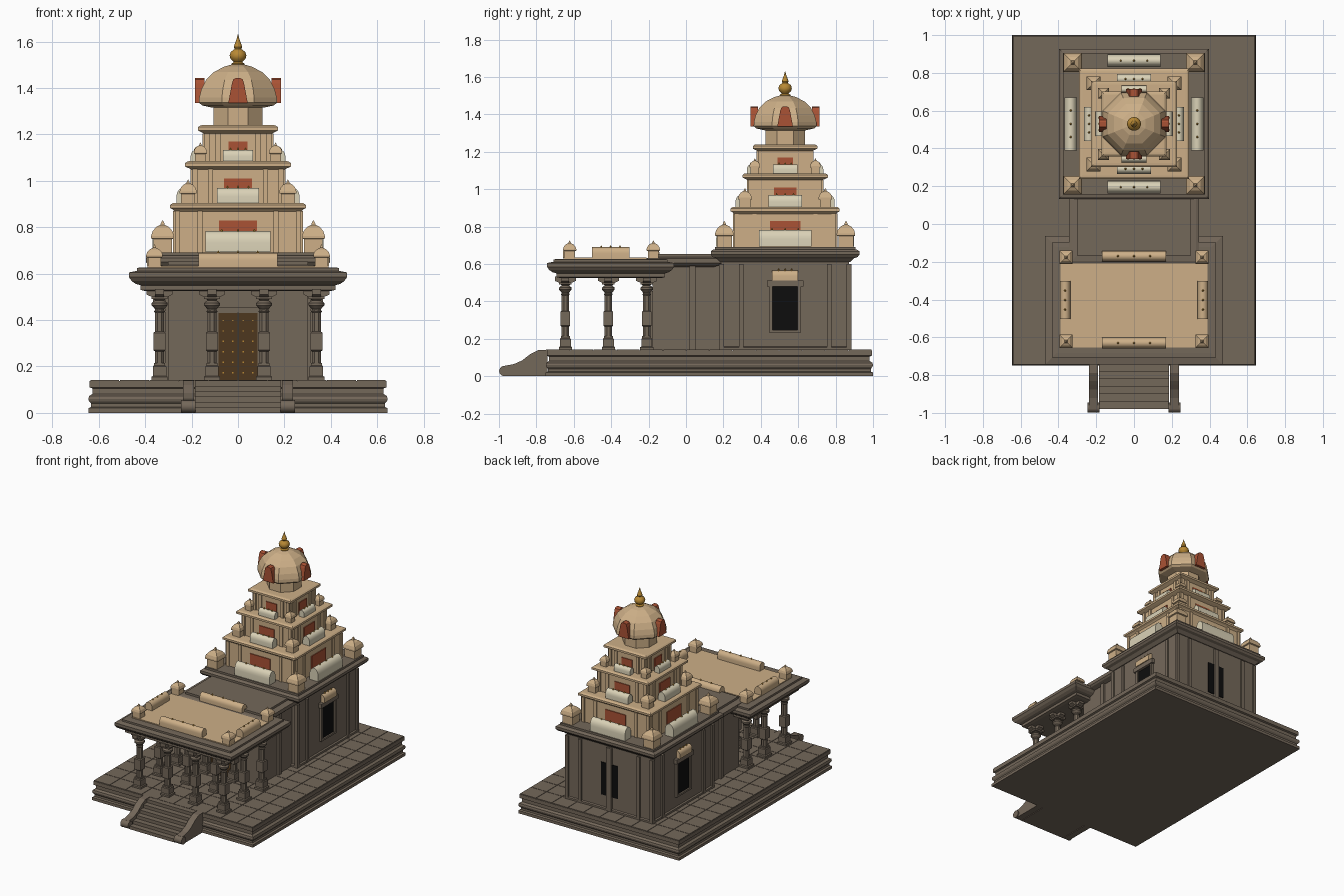
import bpy, bmesh, math
from mathutils import Matrix, Vector

if "Cube" in bpy.data.objects:
    bpy.data.objects.remove(bpy.data.objects["Cube"])


def material(name, r, g, b):
    m = bpy.data.materials.new(name)
    m.diffuse_color = (r, g, b, 1)
    m.use_nodes = True
    m.node_tree.nodes["Principled BSDF"].inputs["Base Color"].default_value = m.diffuse_color
    return m


STONE = material("grey_brown_stone", 0.175, 0.138, 0.102)
TAN = material("tan_plaster", 0.61, 0.43, 0.245)
CREAM = material("cream_plaster", 0.70, 0.64, 0.47)
RED = material("terracotta_red", 0.40, 0.085, 0.035)
GOLD = material("gold", 0.48, 0.25, 0.035)
WOOD = material("dark_wood", 0.075, 0.038, 0.013)
BLACK = material("black_opening", 0.004, 0.004, 0.004)
I = Matrix.Identity(4)


def at(x, y, z=0):
    return Matrix.Translation((x, y, z))


def finish(name, mat, bm, m=I, smooth=None):
    bmesh.ops.recalc_face_normals(bm, faces=bm.faces)
    bm.transform(m)
    me = bpy.data.meshes.new(name)
    bm.to_mesh(me)
    bm.free()
    me.materials.append(mat)
    if smooth:
        me.shade_smooth()
        me.set_sharp_from_angle(angle=math.radians(smooth))
    ob = bpy.data.objects.new(name, me)
    bpy.context.collection.objects.link(ob)
    return ob


def loft(name, mat, rings, n=4, m=I, smooth=None):
    """Stack of n-sided rings (half width x, half width y, z), capped."""
    bm = bmesh.new()
    k = 1 / math.cos(math.pi / n)
    loops = []
    for rx, ry, z in rings:
        angles = [(2 * i + 1) * math.pi / n for i in range(n)]
        loops.append([bm.verts.new((rx * k * math.cos(a), ry * k * math.sin(a), z)) for a in angles])
    for a, b in zip(loops, loops[1:]):
        for i in range(n):
            j = (i + 1) % n
            bm.faces.new((a[i], a[j], b[j], b[i]))
    bm.faces.new(loops[0])
    bm.faces.new(loops[-1])
    return finish(name, mat, bm, m, smooth)


def turned(name, mat, prof, n=4, m=I, smooth=None):
    return loft(name, mat, [(r, r, z) for r, z in prof], n, m, smooth)


def moulding(name, mat, hx, hy, prof, m=I):
    return loft(name, mat, [(hx + o, hy + o, z) for o, z in prof], 4, m)


def box(name, mat, x0, x1, y0, y1, z0, z1, m=I):
    hx, hy = (x1 - x0) / 2, (y1 - y0) / 2
    return loft(name, mat, [(hx, hy, z0), (hx, hy, z1)], 4, m @ at((x0 + x1) / 2, (y0 + y1) / 2))


def prism(name, mat, pts, half, m=I, smooth=None):
    """Outline in (y, z), extruded along x."""
    bm = bmesh.new()
    a = [bm.verts.new((-half, y, z)) for y, z in pts]
    b = [bm.verts.new((half, y, z)) for y, z in pts]
    for i in range(len(pts)):
        j = (i + 1) % len(pts)
        bm.faces.new((a[i], a[j], b[j], b[i]))
    bm.faces.new(a)
    bm.faces.new(b)
    return finish(name, mat, bm, m, smooth)


def barrel(name, mat, half, depth, h, m):
    """Barrel-roofed parapet shrine with three small knobs."""
    arc = [(depth * math.cos(t * math.pi / 10), h * (0.45 + 0.55 * math.sin(t * math.pi / 10))) for t in range(11)]
    prism(name, mat, [(-depth, 0)] + [(depth, 0)] + arc, half, m, 40)
    for x in (-0.5, 0, 0.5):
        turned(name + "_knob", GOLD, [(0.005, h - 0.003), (0.005, h + 0.003), (0.001, h + 0.01)], 6, m @ at(x * half, 0))


def kuta(name, s, h, m):
    """Square corner shrine with a small curved four-sided roof."""
    turned(name, TAN, [(s * .85, 0), (s * .85, h * .42), (s * 1.05, h * .44), (s * 1.05, h * .52), (s * .92, h * .66),
                       (s * .6, h * .79), (s * .2, h * .86), (s * .15, h * .92), (s * .03, h)], 4, m)


# Platform with moulded sides and paved top
moulding("platform", STONE, 0.645, 0.875, [(0, 0), (0, .02), (-.012, .025), (-.012, .04), (-.003, .05), (0, .06), (-.003, .072),
         (-.018, .082), (-.018, .105), (-.006, .11), (-.006, .137)], at(0, .125))
bm = bmesh.new()
for i in range(10):
    for j in range(14):
        cx, cy = (i - 4.5) * .1275, .125 + (j - 6.5) * .124
        bmesh.ops.create_cube(bm, size=1, matrix=at(cx, cy, .139) @ Matrix.Diagonal((.124, .1205, .006, 1)))
finish("paving_tiles", STONE, bm)

# Stairs and balustrades
N = 6
stair = [(-.74, 0)]
for i in range(N):
    stair += [(-.98 + i * .04, i * .14 / N), (-.98 + i * .04, (i + 1) * .14 / N)]
prism("stairs", STONE, stair + [(-.74, .14)], .185)
rail = [(-.74, 0), (-.74, .142), (-.79, .14), (-.83, .12), (-.85, .105), (-.875, .085), (-.92, .065), (-.975, .055), (-.975, 0)]
for s in (-1, 1):
    prism("stair_rail", STONE, rail, .024, at(s * .214, 0))
    disc = [(-.972 + .027 * math.cos(a * math.pi / 8), .028 + .027 * math.sin(a * math.pi / 8)) for a in range(16)]
    prism("rail_scroll", STONE, disc, .031, at(s * .214, 0), 40)

# Porch columns
for x in (-.338, -.112, .112, .338):
    for y in (-.645, -.415, -.21):
        c = at(x, y)
        turned("column_base", STONE, [(.035, .14), (.035, .155), (.029, .16), (.029, .2), (.024, .205), (.024, .215)], 4, c)
        turned("column_shaft", STONE, [(.02, .21), (.02, .46)], 8, c)
        turned("column_block", STONE, [(.02, .265), (.026, .27), (.026, .345), (.02, .35)], 4, c)
        turned("column_capital", STONE, [(.018, .43), (.024, .437), (.018, .445), (.022, .45), (.034, .463), (.034, .474),
               (.02, .485), (.03, .495)], 12, c, 35)
        turned("column_abacus", STONE, [(.034, .49), (.034, .502)], 4, c)
        for a in (0, math.pi / 2):
            arm = [(-.03, .498), (.03, .498), (.056, .51), (.056, .533), (-.056, .533), (-.056, .51)]
            prism("column_bracket", STONE, arm, .02, c @ Matrix.Rotation(a, 4, 'Z'))

# Porch roof
P = at(0, -.403)
moulding("porch_cornice", STONE, .47, .34, [(-.07, .525), (-.05, .53), (-.05, .55), (-.03, .556), (-.012, .568), (0, .585), (0, .605),
         (-.035, .612), (-.035, .625), (-.06, .627)], P)
box("porch_roof", TAN, -.39, .39, -.655, -.21, .615, .634)
for sx in (-1, 1):
    for y in (-.622, -.175):
        kuta("porch_corner_shrine", .034, .095, at(sx * .36, y, .63))
    barrel("porch_side_barrel", TAN, .1, .028, .058, at(sx * .365, -.403, .632) @ Matrix.Rotation(math.pi / 2, 4, 'Z'))
for y in (-.63, -.17):
    barrel("porch_barrel", TAN, .17, .028, .058, at(0, y, .632))

# Vestibule with door
box("vestibule", STONE, -.3, .3, -.18, .2, .13, .61)
moulding("vestibule_roof", STONE, .344, .2, [(-.04, .585), (-.01, .595), (0, .605), (0, .63), (-.015, .636), (-.042, .638), (-.042, .653)],
         at(0, -.01))
for s in (-1, 1):
    box("vestibule_pilaster", STONE, s * .305 - .01, s * .305 + .01, .02, .05, .14, .59)
    box("door_leaf", WOOD, s * .043 - .041, s * .043 + .041, -.192, -.17, .14, .43)
    box("door_jamb", STONE, s * .097 - .013, s * .097 + .013, -.197, -.17, .14, .45)
    for dx in (.022, .064):
        for r in range(6):
            box("door_stud", GOLD, s * dx - .003, s * dx + .003, -.195, -.19, .17 + r * .045, .176 + r * .045)
box("door_lintel", STONE, -.11, .11, -.197, -.17, .43, .455)

# Sanctum walls and cornice
T = at(0, .53)
moulding("sanctum_wall", STONE, .342, .342, [(.01, .14), (.01, .155), (0, .16), (0, .64)], T)
moulding("sanctum_cornice", STONE, .397, .397, [(-.05, .61), (-.03, .63), (-.01, .637), (0, .65), (0, .668), (-.01, .676),
         (-.022, .678), (-.022, .692)], T)


def side(k):
    return T @ Matrix.Rotation(k * math.pi / 2, 4, 'Z')


for k in range(4):
    m = side(k)
    for x in (-.34, -.235, .235, .34):
        box("sanctum_pilaster", STONE, x - .012, x + .012, -.354, -.33, .14, .6, m)
    if k == 0:
        continue
    # Niches: framed on the flanks, split by a strip at the rear
    box("niche_opening", BLACK, -.067, .067, -.347, -.335, .245, .48, m)
    if k == 2:
        box("rear_strip", STONE, -.02, .02, -.356, -.33, .14, .6, m)
        continue
    for s in (-1, 1):
        box("niche_jamb", STONE, s * .076 - .009, s * .076 + .009, -.358, -.33, .24, .495, m)
    box("niche_sill", STONE, -.085, .085, -.358, -.33, .233, .246, m)
    box("niche_lintel", STONE, -.098, .098, -.366, -.33, .48, .512, m)
    barrel("niche_pediment", TAN, .07, .022, .053, m @ at(0, -.35, .512))

# Tower tiers: body, z0, z1, eave, shrine offset/size/height, barrel half/dist/depth/height, red half/top
TIERS = [(.272, .69, .90, .292, .325, .047, .14, .14, .335, .034, .09, .082, .83),
         (.197, .90, 1.08, .228, .215, .035, .105, .09, .238, .027, .066, .06, 1.01),
         (.145, 1.08, 1.235, .172, .162, .027, .085, .065, .183, .021, .05, .042, 1.17)]
for b, z0, z1, e, ko, ks, kh, bh, bd, bw, bz, rh, rt in TIERS:
    turned("tower_body", TAN, [(b, z0 - .01), (b, z1 - .015)], 4, T)
    turned("tower_eave", TAN, [(b, z1 - .032), (e - .012, z1 - .024), (e, z1 - .018), (e, z1 - .004), (e - .01, z1 + .004), (e - .02, z1 + .005)], 4, T)
    for k in range(4):
        m = side(k)
        kuta("tower_corner_shrine", ks, kh, m @ at(ko, ko, z0))
        barrel("tower_barrel", CREAM, bh, bw, bz, m @ at(0, -bd, z0 + .003))
        box("tower_red_panel", RED, -rh, rh, -b - .006, -b + .01, z0 + .01, rt, m)
        for s in (-1, 1):
            for px in (b * .6, b - .012):
                box("tower_pilaster", TAN, s * px - .011, s * px + .011, -b - .008, -b + .01, z0, z1 - .03, m)

# Neck, dome and finial
turned("neck", TAN, [(.106, 1.23), (.106, 1.325)], 8, T)
turned("dome", TAN, [(.11, 1.315), (.155, 1.325), (.168, 1.337), (.167, 1.36), (.158, 1.395), (.138, 1.435), (.105, 1.468), (.06, 1.492),
       (.02, 1.503)], 8, T)
for k in range(4):
    arch = [(-.042, 1.335), (.042, 1.335), (.026, 1.42), (.02, 1.437), (.01, 1.443), (-.01, 1.443), (-.02, 1.437), (-.026, 1.42)]
    prism("dome_arch", RED, arch, .02, side(k) @ at(.165, 0))
turned("finial", GOLD, [(.026, 1.495), (.028, 1.505), (.018, 1.512), (.032, 1.525), (.036, 1.54), (.031, 1.556), (.014, 1.568), (.018, 1.576),
       (.014, 1.59), (.006, 1.61), (.001, 1.63)], 16, T, 40)
